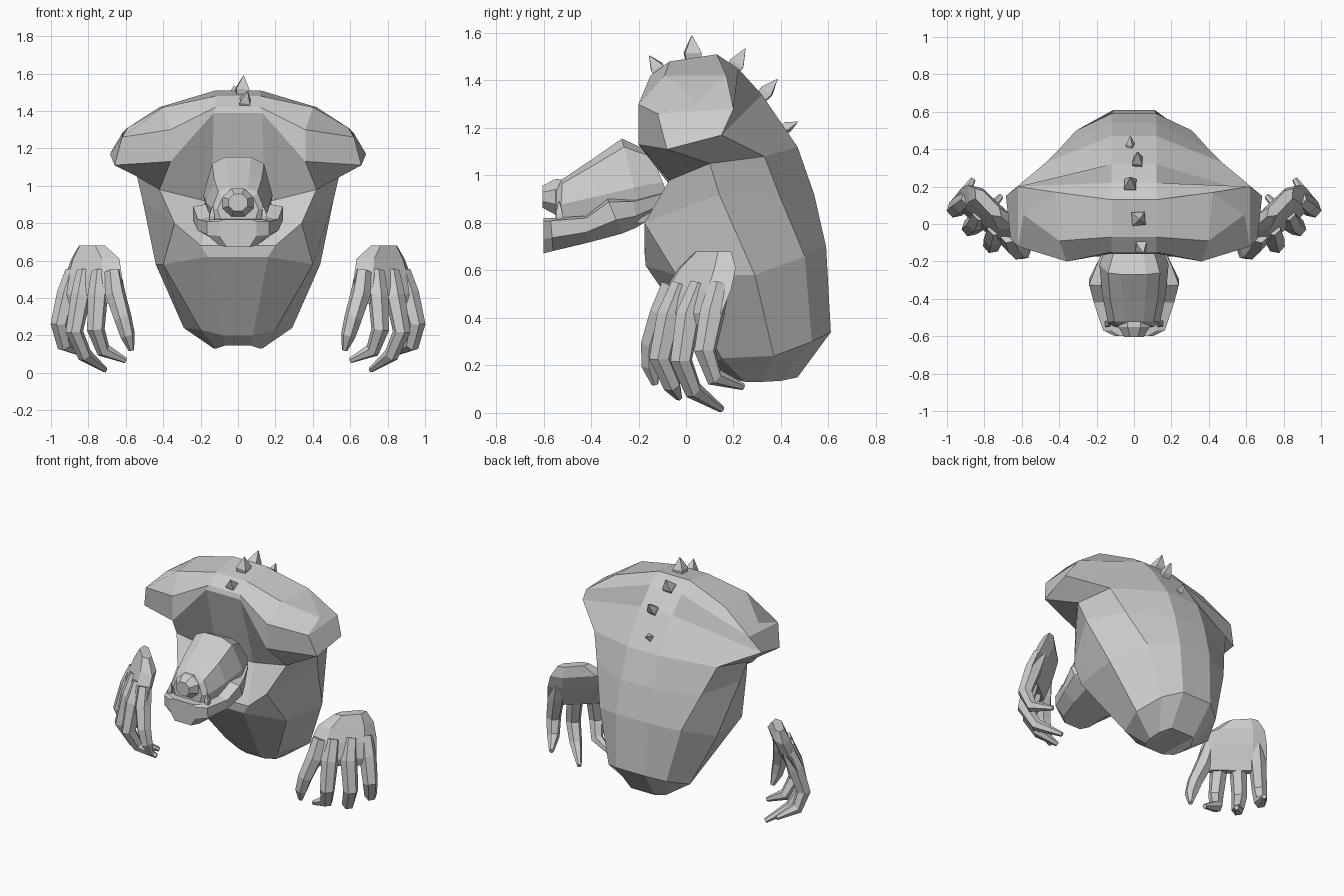
import bpy, bmesh, math
from mathutils import Vector


def make(name, build):
    bm = bmesh.new()
    build(bm)
    bmesh.ops.recalc_face_normals(bm, faces=bm.faces)
    me = bpy.data.meshes.new(name)
    bm.to_mesh(me)
    bm.free()
    ob = bpy.data.objects.new(name, me)
    bpy.context.collection.objects.link(ob)
    return ob


def loft(bm, rings, caps=True):
    vr = [[bm.verts.new(p) for p in r] for r in rings]
    n = len(vr[0])
    for a, b in zip(vr, vr[1:]):
        for i in range(n):
            j = (i + 1) % n
            bm.faces.new((a[i], a[j], b[j], b[i]))
    if caps:
        bm.faces.new(vr[0])
        bm.faces.new(vr[-1])
    return vr


def mirrored(half):
    return half + [(-x, y, z) for x, y, z in reversed(half)]


# Torso: half rings from front centre round the side to back centre
BELLY = [
    [(.07, .19, .145), (.115, .25, .13), (.13, .31, .13), (.13, .40, .135), (.09, .47, .15)],
    [(.08, .12, .20), (.20, .15, .23), (.29, .37, .24), (.22, .53, .30), (.11, .61, .34)],
    [(.16, -.17, .62), (.40, -.04, .58), (.44, .29, .58), (.31, .50, .66), (.12, .59, .70)],
    [(.20, -.175, .68), (.34, -.175, .80), (.51, .14, .92), (.40, .40, .90), (.12, .54, .92)],
]
MANTLE = [
    [(.14, -.03, .91), (.42, -.07, .98), (.54, .10, 1.05), (.47, .33, 1.08), (.12, .47, 1.12)],
    [(.13, -.16, 1.39), (.36, -.20, 1.13), (.66, -.08, 1.11), (.685, .15, 1.17), (.12, .32, 1.34)],
    [(.12, -.15, 1.42), (.36, -.20, 1.30), (.62, -.12, 1.26), (.62, .20, 1.28), (.12, .22, 1.45)],
    [(.12, -.07, 1.48), (.40, -.09, 1.42), (.59, .05, 1.31), (.42, .17, 1.42), (.12, .13, 1.51)],
]


def torso(bm):
    vr = loft(bm, [mirrored(r) for r in BELLY + MANTLE], caps=False)
    for r in (vr[0], vr[-1]):
        bm.faces.new((r[0], r[4], r[5], r[9]))
        for h in (r, r[::-1]):
            bm.faces.new((h[0], h[1], h[3], h[4]))
            bm.faces.new((h[1], h[2], h[3]))


make("torso", torso)


# Head and jaw: sections (top y, top z, bottom y, bottom z, half width)
HEAD_PROFILE = [(.36, 1), (.75, .9), (1, .42), (.85, 0)]
JAW_PROFILE = [(.75, 1), (1, .92), (1, .4), (.62, 0)]


def section(prof, yt, zt, yb, zb, w):
    return mirrored([(w * u, yb + (yt - yb) * t, zb + (zt - zb) * t) for u, t in prof])


make("head", lambda bm: loft(bm, [section(HEAD_PROFILE, *s) for s in (
    (-.15, 1.10, -.06, .88, .14), (-.27, 1.155, -.18, .80, .185),
    (-.40, 1.065, -.36, .80, .17), (-.52, .985, -.53, .80, .14), (-.545, .95, -.55, .82, .11))]))
make("jaw", lambda bm: loft(bm, [section(JAW_PROFILE, *s) for s in (
    (-.10, .93, -.13, .83, .15), (-.22, .90, -.21, .78, .20),
    (-.33, .90, -.27, .755, .24), (-.42, .83, -.42, .715, .215),
    (-.57, .82, -.56, .682, .165), (-.60, .82, -.60, .672, .10))]))


# Nose: tapered octagon
def octagon(y, r):
    return [(r * math.cos(k * math.pi / 4 + .39), y, .91 + .9 * r * math.sin(k * math.pi / 4 + .39))
            for k in range(8)]


make("nose", lambda bm: loft(bm, [octagon(-.50, .085), octagon(-.55, .09), octagon(-.605, .055)]))


# Tubes along a path, used for fingers, tusks and spikes
def tube(bm, path, radii, sides=6):
    path = [Vector(p) for p in path]
    rings = []
    for i, p in enumerate(path):
        d = (path[min(i + 1, len(path) - 1)] - path[max(i - 1, 0)]).normalized()
        u = d.cross(Vector((.65, .75, 0.05))).normalized()
        u = d.cross(u).normalized()
        v = d.cross(u)
        rings.append([p + radii[i] * (u * math.cos(a) + v * math.sin(a))
                      for a in (2 * math.pi * k / sides for k in range(sides))])
    loft(bm, rings)


for side, s in (("left", 1), ("right", -1)):
    make(side + "_tusk", lambda bm: tube(
        bm, [(s * .14, -.53, .80), (s * .14, -.535, .84), (s * .135, -.535, .89)], (.022, .02, .003), 4))

# Spikes down the back: base and tip
SPIKES = [((.03, -.10, 1.42), (.05, -.155, 1.505), .04), ((.02, .03, 1.47), (.03, .025, 1.59), .05),
          ((-.02, .19, 1.43), (-.02, .25, 1.535), .045), ((.02, .31, 1.32), (.02, .385, 1.405), .038),
          ((-.02, .40, 1.19), (-.02, .47, 1.225), .026)]
for i, (b, t, r) in enumerate(SPIKES):
    mid = Vector(b).lerp(Vector(t), .4)
    make("back_spike_%d" % (i + 1), lambda bm: tube(bm, (b, mid, t), (r * .8, r, .002), 4))

# Hands: palm plate sections (inner edge, outer edge, z, bulge) and finger paths
PALM = [((.71, .04), (.85, .19), .68, .035), ((.635, -.03), (.89, .21), .61, .06),
        ((.62, -.09), (.925, .19), .52, .06), ((.62, -.13), (.955, .15), .42, .045),
        ((.64, -.12), (.95, .13), .37, .025)]
FINGERS = [
    [(.67, -.06, .54), (.655, -.10, .42), (.615, -.145, .29), (.59, -.15, .20), (.57, -.13, .12)],
    [(.74, -.02, .54), (.75, -.07, .41), (.76, -.11, .23), (.72, -.06, .12), (.60, -.03, .065)],
    [(.82, .06, .54), (.84, .01, .41), (.875, -.02, .22), (.82, .03, .095), (.71, .15, .015)],
    [(.88, .14, .54), (.915, .11, .42), (.955, .08, .26), (.93, .12, .15), (.86, .24, .11)],
]


def palm_ring(a, b, z, t):
    a, b = Vector((*a, z)), Vector((*b, z))
    n = Vector((.7, -.7, 0)) * t
    return [a, a.lerp(b, .2) + n, a.lerp(b, .8) + n, b,
            a.lerp(b, .8) - n * .7, a.lerp(b, .2) - n * .7]


for side, s in (("left", 1), ("right", -1)):
    def hand(bm):
        loft(bm, [palm_ring(*p) for p in PALM])
        for f in FINGERS:
            tube(bm, f, (.045, .055, .048, .04, .015))
        for v in bm.verts:
            v.co.x *= s
    make(side + "_hand", hand)
